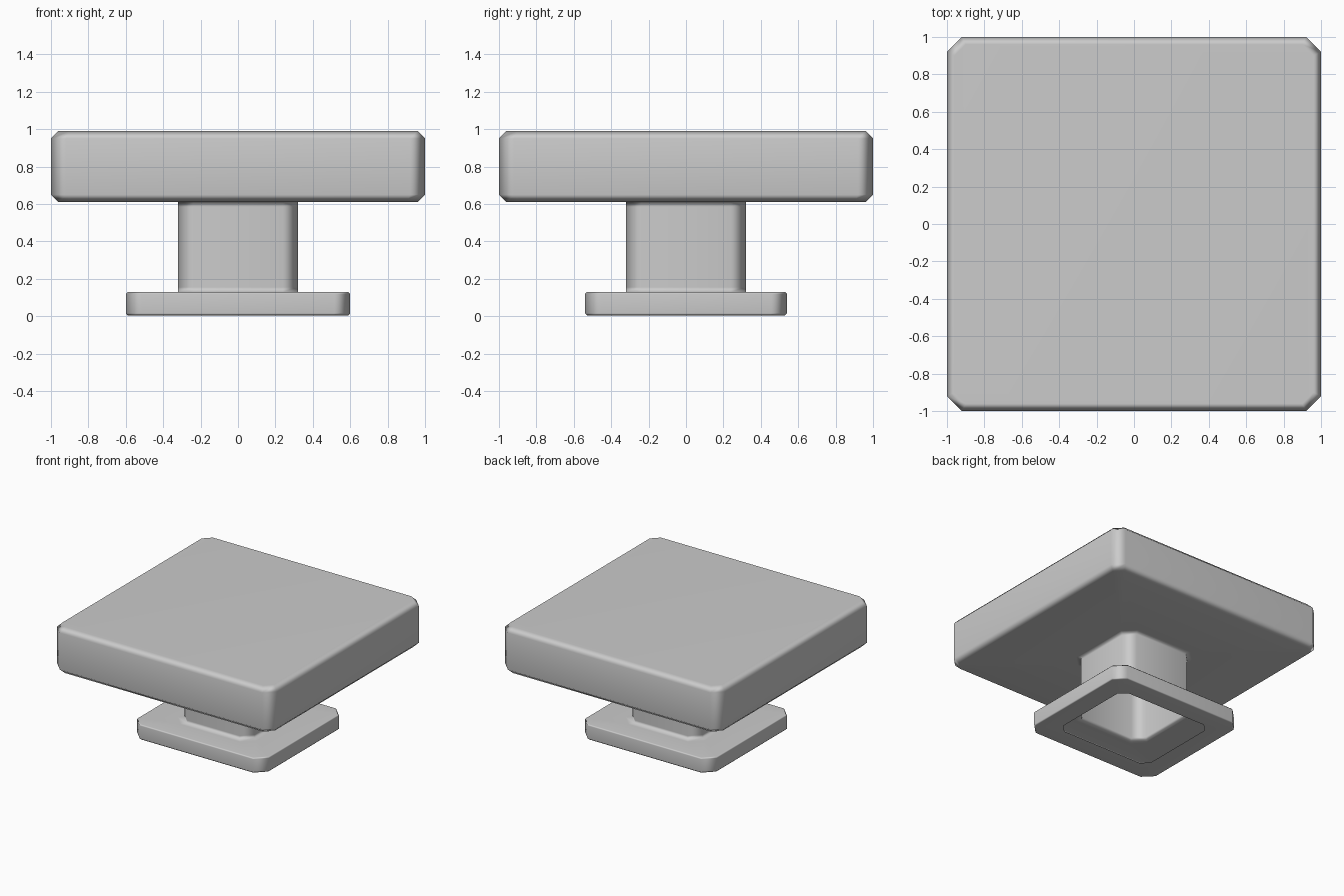
import bpy, bmesh

if "Cube" in bpy.data.objects:
    bpy.data.objects.remove(bpy.data.objects["Cube"])


def ring(bm, hx, hy, z, c):
    """Rectangle with cut corners: eight vertices, counter-clockwise."""
    pts = [(hx, -hy + c), (hx, hy - c), (hx - c, hy), (-hx + c, hy),
           (-hx, hy - c), (-hx, -hy + c), (-hx + c, -hy), (hx - c, -hy)]
    return [bm.verts.new((x, y, z)) for x, y in pts]


# Profile rings from the slab top down to the open underside: hx, hy, z, corner cut
rings = [
    # thick top slab with chamfered edges
    (0.96, 0.96, 0.99, 0.06), (1.0, 1.0, 0.95, 0.08),
    (1.0, 1.0, 0.65, 0.08), (0.96, 0.96, 0.61, 0.06),
    # hollow neck with tight support loops at both ends
    (0.35, 0.35, 0.61, 0.09), (0.32, 0.32, 0.61, 0.08),
    (0.32, 0.32, 0.585, 0.08), (0.32, 0.32, 0.155, 0.08),
    (0.32, 0.32, 0.13, 0.08), (0.36, 0.36, 0.13, 0.09),
    # base plate shell with an open underside
    (0.59, 0.53, 0.13, 0.08), (0.6, 0.54, 0.12, 0.085),
    (0.6, 0.54, 0.015, 0.085), (0.59, 0.53, 0.005, 0.08),
    (0.43, 0.375, 0.005, 0.06),
]

bm = bmesh.new()
loops = [ring(bm, *r) for r in rings]
bm.faces.new(loops[0])
for up, lo in zip(loops, loops[1:]):
    for i in range(8):
        j = (i + 1) % 8
        bm.faces.new((up[j], up[i], lo[i], lo[j]))
for f in bm.faces:
    f.smooth = True

mesh = bpy.data.meshes.new("square_pedestal")
bm.to_mesh(mesh)
bm.free()
obj = bpy.data.objects.new("square_pedestal", mesh)
bpy.context.collection.objects.link(obj)

# Keep the large faces flat while the chamfers shade softly
mod = obj.modifiers.new("soft_edges", 'WEIGHTED_NORMAL')
mod.weight = 50
